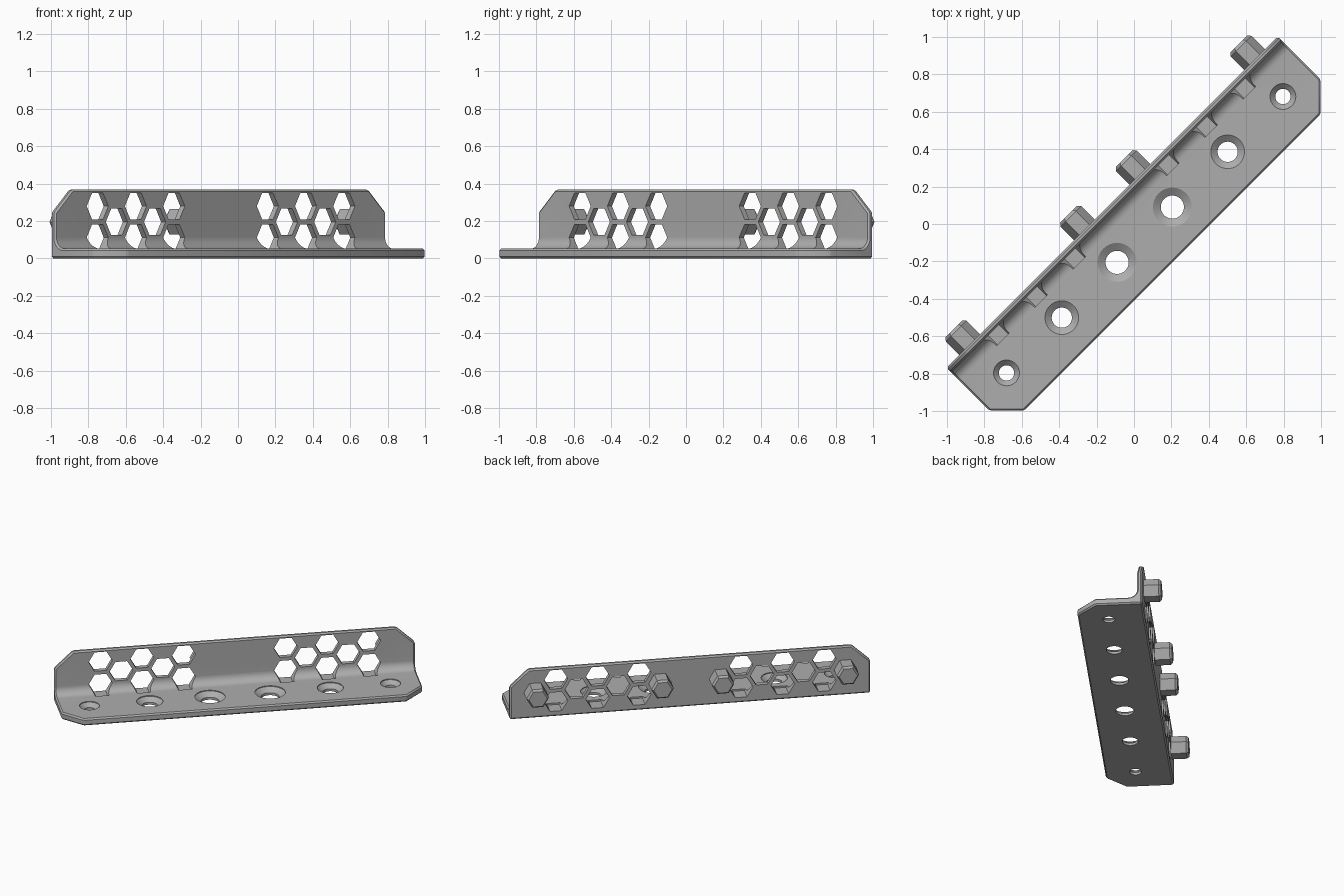
import bpy, bmesh, math
from mathutils import Matrix, Vector

if "Cube" in bpy.data.objects:
    bpy.data.objects.remove(bpy.data.objects["Cube"])

TURN = Matrix.Rotation(math.radians(45), 4, 'Z')   # part runs along the diagonal
BACK, INNER, EDGE, END = 0.165, 0.13, -0.29, 1.252  # local y of faces, half length
TOP, PLATE, FILLET = 0.367, 0.052, 0.06

grey = bpy.data.materials.new("grey")
grey.diffuse_color = (0.42, 0.42, 0.42, 1)
grey.use_nodes = True
grey.node_tree.nodes["Principled BSDF"].inputs["Base Color"].default_value = grey.diffuse_color


def finish(bm, name):
    bmesh.ops.recalc_face_normals(bm, faces=bm.faces[:])
    bm.transform(TURN)
    me = bpy.data.meshes.new(name)
    bm.to_mesh(me)
    bm.free()
    me.materials.append(grey)
    ob = bpy.data.objects.new(name, me)
    bpy.context.collection.objects.link(ob)
    return ob


def add_rings(bm, n, rings, place):
    """Stack n-sided rings (radius, height) and cap both ends."""
    loops = [[bm.verts.new(place @ Vector((r * math.cos(2 * math.pi * i / n),
                                           r * math.sin(2 * math.pi * i / n), h)))
              for i in range(n)] for r, h in rings]
    for a, b in zip(loops, loops[1:]):
        for i in range(n):
            j = (i + 1) % n
            bm.faces.new((a[i], a[j], b[j], b[i]))
    bm.faces.new(loops[0])
    bm.faces.new(loops[-1])


def along_y(u, z):
    """Placement whose height axis points along local +y."""
    return Matrix.Translation((u, 0, z)) @ Matrix.Rotation(math.radians(-90), 4, 'X')


# Bracket: L profile with inner fillet, swept along its length
profile = [(BACK, 0), (EDGE, 0), (EDGE, PLATE)]
for i in range(9):
    a = math.radians(90 * i / 8)
    profile.append((INNER - FILLET + FILLET * math.sin(a),
                    PLATE + FILLET - FILLET * math.cos(a)))
profile += [(INNER, TOP), (BACK, TOP)]

bm = bmesh.new()
start = bm.faces.new([bm.verts.new((-END, y, z)) for y, z in profile])
ext = bmesh.ops.extrude_face_region(bm, geom=[start], use_keep_orig=True)
bmesh.ops.translate(bm, vec=(2 * END, 0, 0),
                    verts=[v for v in ext["geom"] if isinstance(v, bmesh.types.BMVert)])
# Clipped corners on the wall top and on the plate's free edge
for s in (-1, 1):
    for co, no in (((s * END, 0, 0.245), (s * 0.122, 0, 0.13)),
                   ((s * END, -0.16, 0), (s, -1, 0))):
        cut = bmesh.ops.bisect_plane(bm, geom=bm.verts[:] + bm.edges[:] + bm.faces[:],
                                     plane_co=co, plane_no=no, clear_outer=True)
        bmesh.ops.edgeloop_fill(bm, edges=[e for e in cut["geom_cut"]
                                           if isinstance(e, bmesh.types.BMEdge)])
bracket = finish(bm, "bracket")
bev = bracket.modifiers.new("edge_chamfer", 'BEVEL')
bev.width, bev.segments = 0.01, 1
bev.limit_method, bev.angle_limit = 'ANGLE', math.radians(30)

# Cutter: honeycomb windows in the wall
bm = bmesh.new()
STEP, ROW, MID = 0.1445, 0.084, 0.195
for s in (-1, 1):
    for col in range(-2, 3):
        for z in ((MID,) if col % 2 else (MID - ROW, MID + ROW)):
            add_rings(bm, 6, [(0.082, 0.06), (0.082, 0.25)], along_y(s * 0.643 + col * STEP, z))
windows = finish(bm, "window_cutter")

# Cutter: countersunk screw holes, larger toward the middle
bm = bmesh.new()
for k, (inner, outer) in enumerate(((0.062, 0.104), (0.054, 0.09), (0.041, 0.069))):
    for s in (-1, 1):
        add_rings(bm, 40, [(inner, -0.05), (inner, 0.018), (outer, PLATE - 0.006),
                           (outer, 0.1)],
                  Matrix.Translation((s * (0.209 + 0.418 * k), -0.081, 0)))
screws = finish(bm, "screw_hole_cutter")

for cutter in (windows, screws):
    m = bracket.modifiers.new(cutter.name, 'BOOLEAN')
    m.operation, m.solver, m.object = 'DIFFERENCE', 'EXACT', cutter

# Bake the modifiers, then drop the cutters
deps = bpy.context.evaluated_depsgraph_get()
baked = bpy.data.meshes.new_from_object(bracket.evaluated_get(deps))
bracket.modifiers.clear()
bracket.data = baked
for cutter in (windows, screws):
    bpy.data.objects.remove(cutter)

# Hexagonal pegs on the back of the wall
pegs = []
for u in (-1.077, -0.21, 0.21, 1.077):
    bm = bmesh.new()
    add_rings(bm, 6, [(0.078, BACK - 0.01), (0.078, 0.268), (0.064, 0.284)], along_y(u, MID))
    pegs.append(finish(bm, "peg"))

# Smooth the curved fillet and screw holes, keep the other edges crisp
bpy.ops.object.select_all(action='DESELECT')
bracket.select_set(True)
bpy.context.view_layer.objects.active = bracket
bpy.ops.object.shade_smooth_by_angle(angle=math.radians(25))
